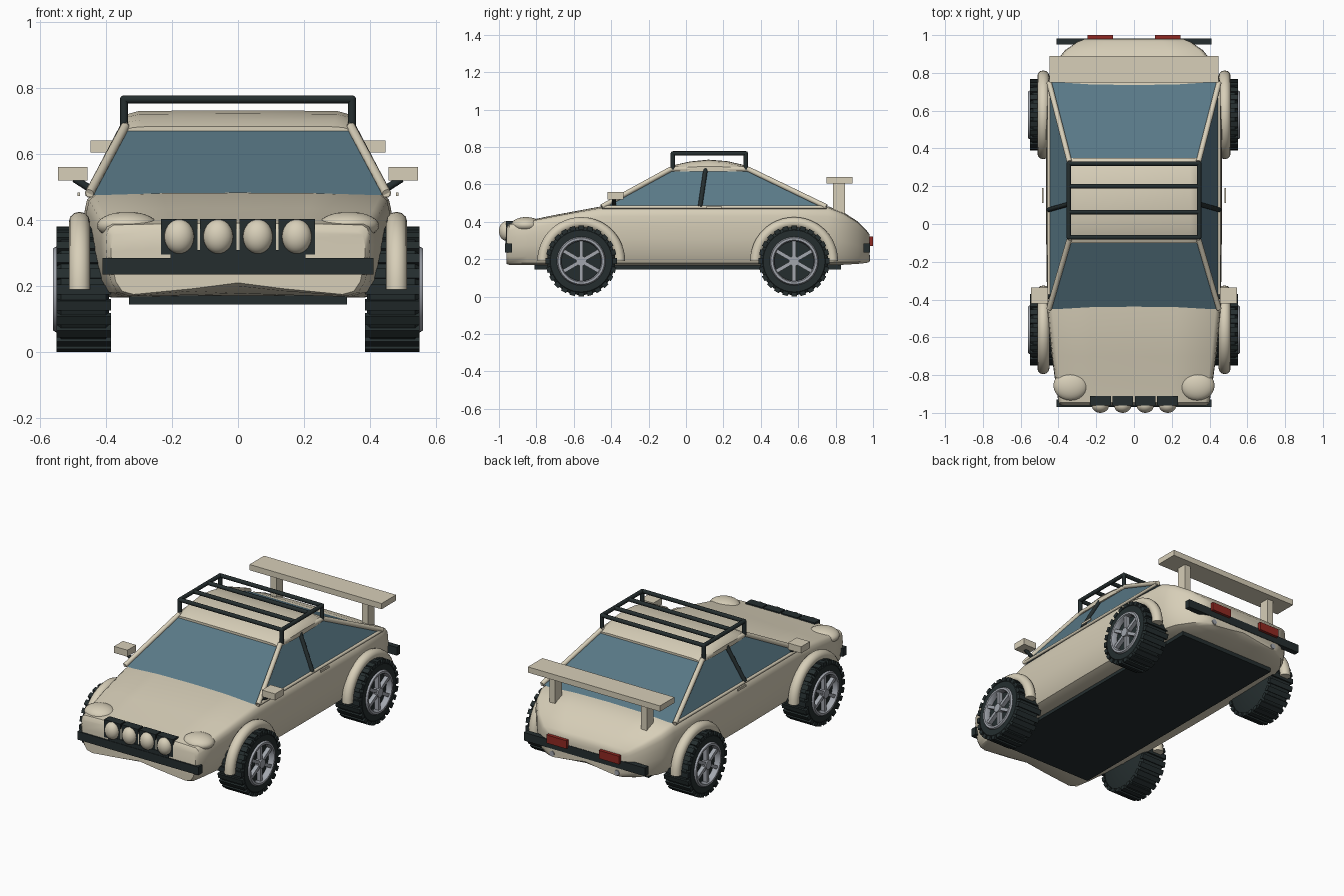
import bpy, bmesh, math
from mathutils import Vector, Matrix

if "Cube" in bpy.data.objects:
    bpy.data.objects.remove(bpy.data.objects["Cube"])


def material(name, rgb):
    m = bpy.data.materials.new(name)
    m.diffuse_color = (*rgb, 1)
    m.use_nodes = True
    m.node_tree.nodes["Principled BSDF"].inputs["Base Color"].default_value = m.diffuse_color
    return m


PAINT = material("cream paint", (0.68, 0.62, 0.48))
GLASS = material("blue glass", (0.10, 0.19, 0.24))
BLACK = material("black trim", (0.018, 0.027, 0.028))
SILVER = material("wheel silver", (0.36, 0.38, 0.42))
RED = material("tail red", (0.28, 0.022, 0.016))


def finish(name, bm, mat, smooth=None):
    bmesh.ops.recalc_face_normals(bm, faces=bm.faces)
    me = bpy.data.meshes.new(name)
    bm.to_mesh(me)
    bm.free()
    me.materials.append(mat)
    if smooth:
        me.shade_smooth()
        me.set_sharp_from_angle(angle=math.radians(smooth))
    ob = bpy.data.objects.new(name, me)
    bpy.context.collection.objects.link(ob)
    return ob


def box(name, x, y, z, mat):
    """Box from (min, max) ranges."""
    bm = bmesh.new()
    bmesh.ops.create_cube(bm, size=1)
    for v in bm.verts:
        v.co = [(a + b) / 2 + c * (b - a) for c, (a, b) in zip(v.co, (x, y, z))]
    return finish(name, bm, mat)


def sides(s, a, b):
    return (a, b) if s > 0 else (-b, -a)


def tube(name, a, b, r, mat, n=12):
    a, b = Vector(a), Vector(b)
    d = b - a
    bm = bmesh.new()
    m = Matrix.Translation((a + b) / 2) @ d.to_track_quat('Z', 'Y').to_matrix().to_4x4()
    bmesh.ops.create_cone(bm, cap_ends=True, segments=n, radius1=r, radius2=r,
                          depth=d.length, matrix=m)
    return finish(name, bm, mat, 40)


def ellipsoid(name, c, r, mat, tilt=0):
    bm = bmesh.new()
    m = Matrix.Translation(c) @ Matrix.Rotation(tilt, 4, 'Y') @ Matrix.Diagonal((*r, 1))
    bmesh.ops.create_uvsphere(bm, u_segments=24, v_segments=14, radius=1, matrix=m)
    return finish(name, bm, mat, 60)


def loft(name, rings, mat, smooth=35, closed=False):
    """Skin equal-length rings; cap the ends unless the loft is closed."""
    bm = bmesh.new()
    vs = [[bm.verts.new(p) for p in ring] for ring in rings]
    n = len(vs[0])
    pairs = list(zip(vs, vs[1:])) + ([(vs[-1], vs[0])] if closed else [])
    for a, b in pairs:
        for i in range(n):
            j = (i + 1) % n
            bm.faces.new((a[i], a[j], b[j], b[i]))
    if not closed:
        bm.faces.new(vs[0])
        bm.faces.new(vs[-1])
    return finish(name, bm, mat, smooth)


def mirrored(half):
    """Close a bottom-to-top half section whose end points lie on the centre line."""
    return half + [(-x, y, z) for x, y, z in half[-2:0:-1]]


# Lower body: stations of y, half width, bottom, top, lift of the lower lip
STATIONS = [(-0.96, .385, .175, .365, .035), (-0.945, .40, .17, .385, .03),
            (-0.85, .415, .168, .40, .01), (-0.70, .435, .168, .43, 0),
            (-0.45, .46, .165, .475, 0), (0, .466, .165, .478, 0),
            (0.50, .466, .165, .478, 0), (0.76, .455, .168, .475, 0),
            (0.84, .43, .17, .445, 0), (0.92, .365, .175, .395, .01),
            (0.965, .30, .18, .35, .02), (0.98, .26, .185, .33, .03)]
SECTION = [(0, 0), (.35, 0), (.82, 0), (.91, .05), (.96, .2), (.99, .45), (1, .68),
           (.995, .85), (.98, .95), (.94, 1), (.5, 1.02), (0, 1.025)]
rings = []
for y, w, zb, zt, lift in STATIONS:
    half = [(fx * w, y, zb + fz * (zt - zb)) for fx, fz in SECTION]
    half[0] = (0, y, zb + lift)
    half[1] = (half[1][0], y, zb + lift * .5)
    rings.append(mirrored(half))
loft("body", rings, PAINT, 40)
box("floor_plate", (-.33, .33), (-.81, .83), (.145, .172), BLACK)

# Glasshouse
FRONT, REAR = (-.45, -.08), (.75, .33)
loft("cabin_glass", [[(-w, y0, z), (w, y0, z), (w, y1, z), (-w, y1, z)]
                     for w, y0, y1, z in ((.45, -.45, .75, .476), (.34, -.08, .33, .68))],
     GLASS, None)

# Arched roof
rings = []
for y, top, w in ((-.10, .683, .335), (-.06, .704, .35), (.02, .722, .355), (.12, .732, .357),
                  (.22, .724, .355), (.30, .706, .35), (.35, .683, .335)):
    zb = .668
    h = top - zb
    rings.append(mirrored([(0, y, zb), (w, y, zb), (w, y, zb + h * .45),
                           (w * .95, y, zb + h * .8), (w * .84, y, zb + h * .97), (0, y, top)]))
loft("roof", rings, PAINT, 40)

for s in (-1, 1):
    # Pillars, rails and door handle
    for label, (yb, yt) in (("front", FRONT), ("rear", REAR)):
        tube(label + "_pillar", (s * .45, yb, .48), (s * .342, yt, .682), .014, PAINT)
    tube("roof_rail", (s * .342, -.08, .682), (s * .342, .33, .682), .014, PAINT)
    tube("belt_rail", (s * .45, -.45, .478), (s * .45, .75, .478), .009, PAINT)
    tube("door_pillar", (s * .452, .075, .48), (s * .346, .105, .682), .012, BLACK)
    box("door_handle", sides(s, .478, .486), (.11, .19), (.472, .484), PAINT)

    # Mirrors
    box("mirror", sides(s, .455, .545), (-.42, -.335), (.52, .56), PAINT)
    tube("mirror_arm", (s * .44, -.385, .49), (s * .495, -.385, .525), .011, BLACK)

    # Headlights, tail lights, exhausts, wing posts
    ellipsoid("headlight", (s * .335, -.855, .383), (.092, .08, .042), PAINT)
    box("tail_light", sides(s, .11, .245), (.97, 1.0), (.27, .32), RED)
    tube("exhaust", (s * .22, .90, .205), (s * .22, .985, .205), .016, SILVER)
    box("wing_post", sides(s, .29, .33), (.785, .85), (.44, .61), PAINT)

# Rear wing and bumpers
box("rear_wing", (-.447, .447), (.75, .89), (.605, .64), PAINT)
box("front_bumper", (-.41, .41), (-.968, -.93), (.235, .285), BLACK)
box("rear_bumper", (-.41, .41), (.95, .983), (.235, .285), BLACK)

# Rally lamp pod
box("lamp_bar", (-.205, .205), (-.965, -.92), (.285, .31), BLACK)
for x in (-.178, -.06, .06, .178):
    box("lamp_housing", (x - .055, x + .055), (-.962, -.91), (.295, .403), BLACK)
    ellipsoid("rally_lamp", (x, -.962, .35), (.045, .038, .052), PAINT)

# Roof rack
X, Y0, Y1, Z, R = .345, -.07, .32, .765, .012
for y in (Y0, .063, .20, Y1):
    tube("rack_bar", (-X, y, Z), (X, y, Z), R, BLACK)
for s in (-1, 1):
    tube("rack_side", (s * X, Y0, Z), (s * X, Y1, Z), R, BLACK)
    for y in (Y0, Y1):
        tube("rack_leg", (s * X, y, .68), (s * X, y, Z), R, BLACK)
        ellipsoid("rack_corner", (s * X, y, Z), (R, R, R), BLACK)


def lathe(name, cy, s, profile, mat, n=40, closed=True, smooth=35):
    """Revolve (x, radius) points about the axle."""
    rings = []
    for i in range(n):
        a = 2 * math.pi * i / n
        rings.append([(s * x, cy + r * math.cos(a), .19 + r * math.sin(a)) for x, r in profile])
    return loft(name, rings, mat, smooth, closed)


# Wheels and arches
for s in (-1, 1):
    for cy in (-.56, .578):
        # Tyre carcass with raised tread blocks
        lathe("tyre", cy, s, [(.39, .02), (.39, .165), (.40, .182), (.535, .182), (.55, .165),
                              (.55, .128), (.525, .12), (.525, .02)], BLACK)
        for i in range(24):
            a = 2 * math.pi * i / 24
            bm = bmesh.new()
            m = (Matrix.Translation((s * .467, cy, .19)) @ Matrix.Rotation(a, 4, 'X')
                 @ Matrix.Translation((0, 0, .179)) @ Matrix.Diagonal((.166, .03, .022, 1)))
            bmesh.ops.create_cube(bm, size=1, matrix=m)
            finish("tread_block", bm, BLACK)
        # Rim, hub and six spokes
        lathe("rim", cy, s, [(.52, .106), (.55, .106), (.56, .112), (.56, .124), (.55, .13),
                             (.52, .13)], SILVER)
        tube("hub", (s * .52, cy, .19), (s * .56, cy, .19), .027, SILVER, 20)
        for i in range(6):
            a = math.pi / 3 * i
            bm = bmesh.new()
            m = (Matrix.Translation((s * .54, cy, .19)) @ Matrix.Rotation(a, 4, 'X')
                 @ Matrix.Translation((0, 0, .064)) @ Matrix.Diagonal((.025, .02, .092, 1)))
            bmesh.ops.create_cube(bm, size=1, matrix=m)
            finish("spoke", bm, SILVER)
        # Half-ring arch flare
        rings = []
        for i in range(25):
            a = math.pi * i / 24
            ring = []
            for k in range(12):
                t = 2 * math.pi * k / 12
                r = .205 + .03 * math.cos(t)
                ring.append((s * (.48 + .032 * math.sin(t)), cy + r * math.cos(a),
                             .19 + r * math.sin(a)))
            rings.append(ring)
        loft("arch_flare", rings, PAINT, 50)
